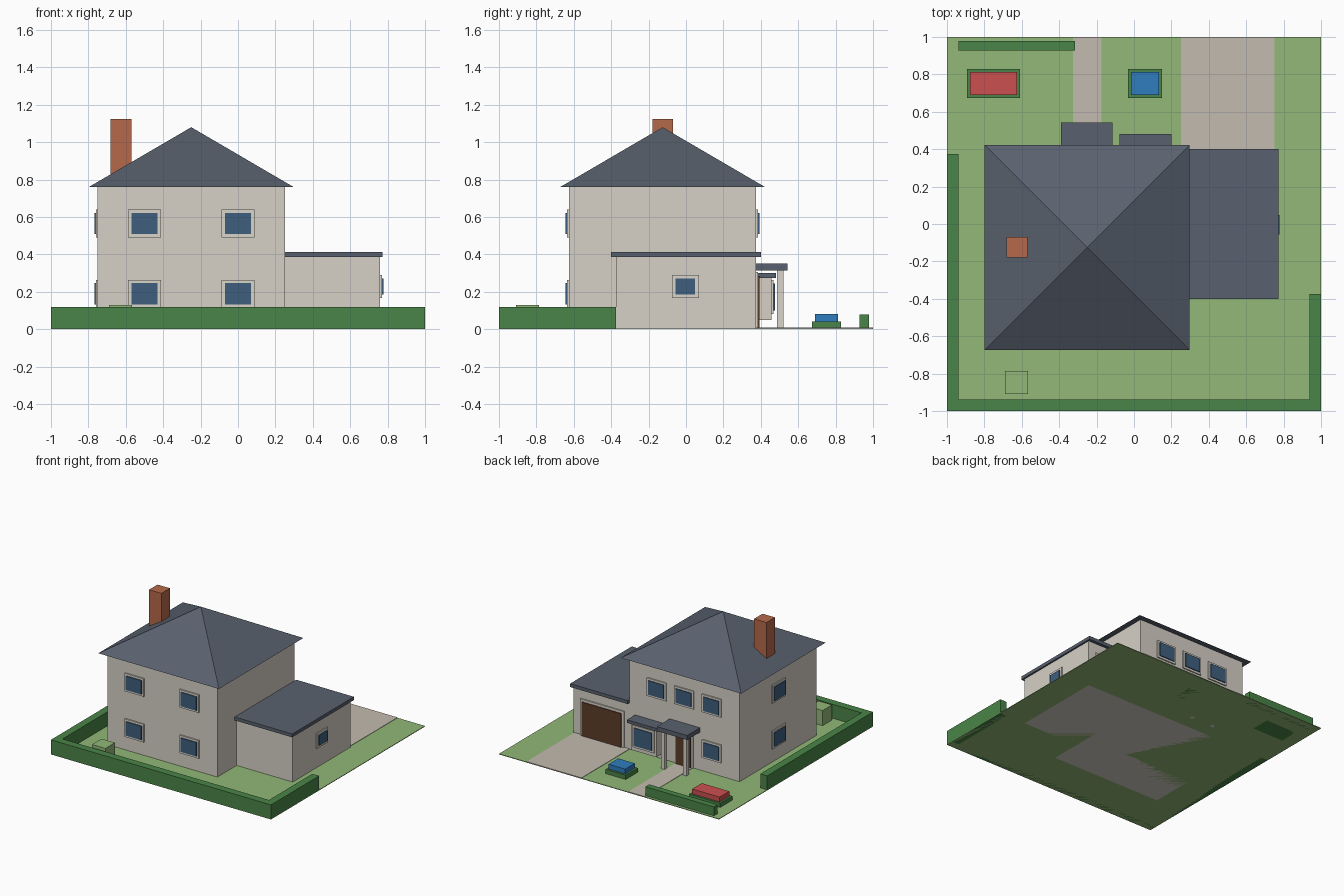
import bpy

if "Cube" in bpy.data.objects:
    bpy.data.objects.remove(bpy.data.objects["Cube"])

def srgb(h):
    c = [int(h[i:i + 2], 16) / 255 for i in (0, 2, 4)]
    return [((v + 0.055) / 1.055) ** 2.4 if v > 0.04 else v / 12.92 for v in c] + [1]

MATS = {}
for key, h in dict(wall="D6D0C6", slate="59616E", brick="B5694A", glass="3F5F7D", frame="DAD5CA",
                   wood="5C3D28", lawn="92B877", hedge="4A8548", paving="C2BBAF",
                   red="CC5050", blue="2F7DBD", shrub="92B877").items():
    MATS[key] = bpy.data.materials.new(key)
    MATS[key].diffuse_color = srgb(h)

def mesh(name, verts, faces, mat):
    me = bpy.data.meshes.new(name)
    me.from_pydata(verts, [], faces)
    me.materials.append(MATS[mat])
    ob = bpy.data.objects.new(name, me)
    bpy.context.collection.objects.link(ob)
    return ob

def box(name, xr, yr, zr, mat):
    (x0, x1), (y0, y1), (z0, z1) = sorted(xr), sorted(yr), sorted(zr)
    v = [(x, y, z) for z in (z0, z1) for x, y in ((x0, y0), (x1, y0), (x1, y1), (x0, y1))]
    f = [(3, 2, 1, 0), (4, 5, 6, 7)] + [(i, (i + 1) % 4, (i + 1) % 4 + 4, i + 4) for i in range(4)]
    return mesh(name, v, f, mat)

def opening(name, axis, side, wall, c, z, w, h, border=0.017, fill="glass", sill=None):
    """Frame slab with a slightly prouder panel, on a wall facing +/- axis."""
    for part, b, out, mat in (("frame", 0, 0.01, "frame"), ("panel", border, 0.018, fill)):
        depth = (wall - side * 0.005, wall + side * out)
        span = (c - w / 2 + b, c + w / 2 - b)
        low = z - h / 2 + b if sill is None else sill
        zr = (low, z + h / 2 - b)
        if axis == "y":
            box(f"{name}_{part}", span, depth, zr, mat)
        else:
            box(f"{name}_{part}", depth, span, zr, mat)

# Plot, paths
box("lawn", (-1, 1), (-1, 1), (0, 0.005), "lawn")
box("driveway", (0.25, 0.75), (0.375, 1), (0.001, 0.008), "paving")
box("garden_path", (-0.325, -0.175), (0.375, 1), (0.001, 0.008), "paving")

# Hedges
box("front_hedge", (-1, 1), (-1, -0.938), (0, 0.12), "hedge")
box("left_hedge", (-1, -0.938), (-0.938, 0.375), (0, 0.12), "hedge")
box("right_hedge", (0.938, 1), (-0.938, -0.375), (0, 0.12), "hedge")
box("low_hedge", (-0.938, -0.315), (0.928, 0.978), (0, 0.078), "hedge")

# Flower beds and shrub
for name, x0, x1, mat in (("red_flowers", -0.892, -0.61, "red"), ("blue_flowers", -0.033, 0.15, "blue")):
    box(name + "_bed", (x0, x1), (0.673, 0.83), (0, 0.04), "hedge")
    box(name, (x0 + 0.016, x1 - 0.016), (0.689, 0.814), (0.04, 0.08), mat)
box("shrub", (-0.69, -0.568), (-0.91, -0.787), (0, 0.13), "shrub")

# Main house, pyramid roof, chimney
box("house_walls", (-0.75, 0.25), (-0.625, 0.375), (0, 0.76), "wall")
cx, cy, r = -0.25, -0.125, 0.548
mesh("house_roof", [(cx - r, cy - r, 0.76), (cx + r, cy - r, 0.76), (cx + r, cy + r, 0.76),
                    (cx - r, cy + r, 0.76), (cx, cy, 1.08)],
     [(3, 2, 1, 0), (0, 1, 4), (1, 2, 4), (2, 3, 4), (3, 0, 4)], "slate")
box("chimney", (-0.682, -0.57), (-0.18, -0.07), (0.78, 1.125), "brick")

# Garage
box("garage_walls", (0.25, 0.76), (-0.375, 0.375), (0, 0.385), "wall")
box("garage_roof", (0.25, 0.773), (-0.4, 0.4), (0.385, 0.413), "slate")
opening("garage_door", "y", 1, 0.375, 0.495, 0.2, 0.4, 0.21, 0.02, "wood", sill=0.005)
opening("garage_window", "x", 1, 0.76, -0.003, 0.228, 0.144, 0.124, 0.02)

# Windows of the main house
for z, level in ((0.19, "lower"), (0.565, "upper")):
    for x in (-0.5, 0):
        opening(f"{level}_front_window", "y", -1, -0.625, x, z, 0.175, 0.148)
    opening(f"{level}_left_window", "x", -1, -0.75, -0.125, z, 0.175, 0.148)
    for x in ((-0.5,) if level == "lower" else (-0.5, -0.25, 0)):
        opening(f"{level}_back_window", "y", 1, 0.375, x, z, 0.175, 0.148)

# Door and porch
opening("house_door", "y", 1, 0.375, -0.25, 0.2, 0.165, 0.19, 0.018, "wood", sill=0.005)
box("porch_roof", (-0.39, -0.115), (0.37, 0.542), (0.315, 0.352), "slate")
for x in (-0.352, -0.152):
    box("porch_column", (x - 0.017, x + 0.017), (0.486, 0.52), (0, 0.315), "frame")

# Bay window
box("bay_walls", (-0.05, 0.175), (0.37, 0.457), (0.05, 0.275), "wall")
box("bay_roof", (-0.077, 0.2), (0.37, 0.481), (0.275, 0.3), "slate")
opening("bay_window", "y", 1, 0.457, 0.0625, 0.172, 0.195, 0.18)

for m in bpy.data.materials:
    if m.users and not m.is_grease_pencil:
        m.use_nodes = True
        m.node_tree.nodes["Principled BSDF"].inputs["Base Color"].default_value = m.diffuse_color
